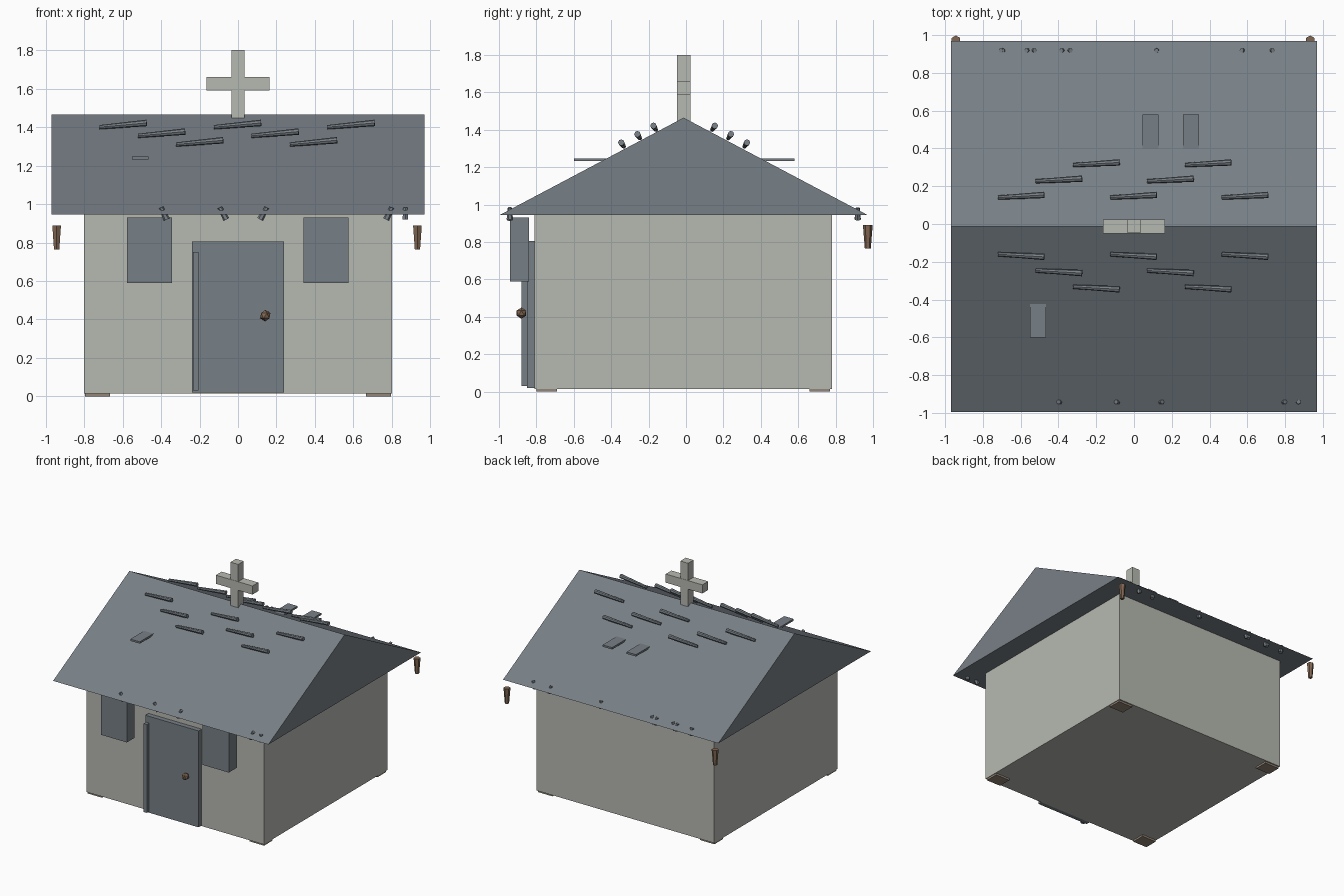
import bpy, bmesh
from mathutils import Vector, Matrix

if "Cube" in bpy.data.objects:
    bpy.data.objects.remove(bpy.data.objects["Cube"])


def material(name, rgb):
    m = bpy.data.materials.new(name)
    m.diffuse_color = (*rgb, 1)
    m.use_nodes = True
    m.node_tree.nodes["Principled BSDF"].inputs["Base Color"].default_value = m.diffuse_color
    return m


STONE = material("pale stone", (0.47, 0.485, 0.44))
SLATE = material("slate grey", (0.187, 0.214, 0.238))
BROWN = material("warm brown", (0.22, 0.135, 0.085))
FOOT = material("dull brown", (0.30, 0.24, 0.185))


def finish(name, bm, mat):
    bmesh.ops.recalc_face_normals(bm, faces=bm.faces)
    mesh = bpy.data.meshes.new(name)
    bm.to_mesh(mesh)
    bm.free()
    mesh.materials.append(mat)
    ob = bpy.data.objects.new(name, mesh)
    bpy.context.collection.objects.link(ob)
    return ob


def box(name, x, y, z, mat):
    """Box from (min, max) pairs."""
    bm = bmesh.new()
    bmesh.ops.create_cube(bm, size=1)
    for v in bm.verts:
        v.co = [(a + b) / 2 + c * (b - a) for (a, b), c in zip((x, y, z), v.co)]
    return finish(name, bm, mat)


def rod(name, start, end, r1, r2, sides, mat):
    """Tapered rod between two points."""
    a, b = Vector(start), Vector(end)
    d = b - a
    bm = bmesh.new()
    bmesh.ops.create_cone(bm, cap_ends=True, segments=sides, radius1=r1, radius2=r2, depth=d.length)
    turn = d.to_track_quat('Z', 'Y').to_matrix().to_4x4()
    bm.transform(Matrix.Translation((a + b) / 2) @ turn)
    return finish(name, bm, mat)


# Walls and corner feet
box("walls", (-0.80, 0.80), (-0.81, 0.78), (0.015, 0.95), STONE)
for x in ((-0.795, -0.665), (0.665, 0.795)):
    for y in ((-0.80, -0.69), (0.66, 0.77)):
        box("foot", x, y, (0, 0.016), FOOT)

# Gabled roof, extruded from its triangular profile
bm = bmesh.new()
gable = bm.faces.new([bm.verts.new((-0.97, y, z)) for y, z in
                      ((-0.995, 0.945), (0.97, 0.945), (-0.0125, 1.465))])
out = bmesh.ops.extrude_face_region(bm, geom=[gable])
bmesh.ops.translate(bm, vec=(1.94, 0, 0),
                    verts=[g for g in out["geom"] if isinstance(g, bmesh.types.BMVert)])
finish("roof", bm, SLATE)

# Ridge cross
box("cross_upright", (-0.035, 0.035), (-0.047, 0.023), (1.44, 1.80), STONE)
box("cross_arm", (-0.165, 0.165), (-0.049, 0.025), (1.59, 1.66), STONE)

# Door, hinge strip and knob
box("door", (-0.24, 0.24), (-0.85, -0.80), (0.02, 0.805), SLATE)
box("door_strip", (-0.235, -0.205), (-0.88, -0.85), (0.03, 0.75), SLATE)
bm = bmesh.new()
bmesh.ops.create_icosphere(bm, subdivisions=1, radius=0.03,
                           matrix=Matrix.Translation((0.142, -0.88, 0.42)))
finish("door_knob", bm, BROWN)

# Window panels
for x in ((-0.578, -0.343), (0.34, 0.575)):
    box("window_panel", x, (-0.94, -0.84), (0.59, 0.93), SLATE)

# Tapered hangers at the back corners
for x in (-0.943, 0.933):
    rod("hanger", (x, 0.972, 0.765), (x, 0.972, 0.89), 0.016, 0.026, 6, BROWN)

# Three rows of tapered sticks on each slope, lifting off the roof
rows = ((0.15, 1.40, (-0.72, -0.125, 0.465)),
        (0.236, 1.355, (-0.52, 0.07)),
        (0.322, 1.31, (-0.322, 0.27)))
for side in (-1, 1):
    for y, z, starts in rows:
        for x in starts:
            rod("roof_stick", (x, side * y - 0.01, z), (x + 0.245, side * (y + 0.014) - 0.01, z + 0.022),
                0.011, 0.017, 8, SLATE)

# Flat slabs standing out of the slopes
box("roof_slab", (-0.55, -0.465), (-0.60, -0.40), (1.232, 1.247), SLATE)
for x in ((0.045, 0.13), (0.26, 0.345)):
    box("roof_slab", x, (0.38, 0.58), (1.232, 1.247), SLATE)

# Leaning pegs through the eaves: x at the top, sideways lean
front = ((-0.40, 0.03), (-0.095, 0.035), (0.15, -0.035), (0.80, -0.03), (0.87, 0))
back = ((-0.705, 0.02), (-0.695, 0), (-0.57, 0.02), (-0.525, -0.02), (-0.385, 0.02),
        (-0.335, -0.02), (0.12, 0), (0.57, 0.02), (0.735, -0.02))
for y, pegs in ((-0.942, front), (0.918, back)):
    for x, lean in pegs:
        rod("eave_peg", (x + lean, y, 0.92), (x, y, 0.982), 0.017, 0.012, 6, SLATE)
